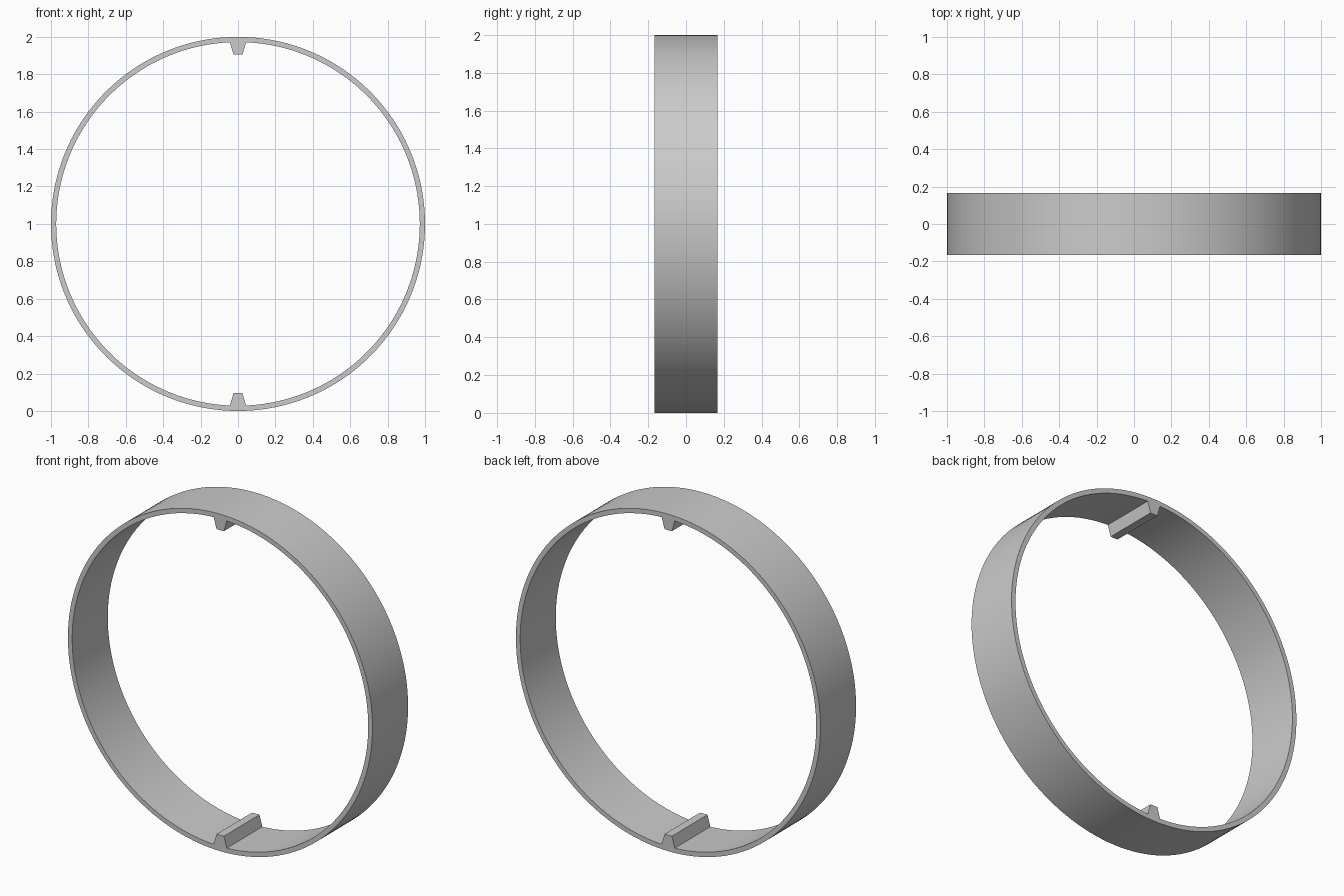
import bpy, bmesh, math

if "Cube" in bpy.data.objects:
    bpy.data.objects.remove(bpy.data.objects["Cube"])

R_OUT, R_IN, HALF_W = 1.0, 0.972, 0.167
TIP = (0.024, 0.905)      # rib tip: half width, distance from ring centre
BASE_HALF = 0.043         # rib half width where it meets the band
ARC_STEPS = 72            # segments per half ring

# Cross-section as (angle from top, inner radius): half a ring, then repeated
a_base = math.asin(BASE_HALF / R_IN)
a_tip = math.atan2(*TIP)
r_tip = math.hypot(*TIP)
half = [(-a_tip, r_tip), (a_tip, r_tip)]
half += [(a_base + (math.pi - 2 * a_base) * i / ARC_STEPS, R_IN)
         for i in range(ARC_STEPS + 1)]
section = half + [(a + math.pi, r) for a, r in half]

# Band with two inward trapezoid ribs, built as one closed solid
bm = bmesh.new()


def ring_vert(a, r, y):
    return bm.verts.new((r * math.sin(a), y, 1 + r * math.cos(a)))


loops = [[ring_vert(a, r if inner else R_OUT, y) for a, r in section]
         for inner, y in ((False, -HALF_W), (False, HALF_W),
                          (True, HALF_W), (True, -HALF_W))]
n = len(section)
for k in range(4):
    p, q = loops[k], loops[(k + 1) % 4]
    for i in range(n):
        j = (i + 1) % n
        bm.faces.new((p[i], p[j], q[j], q[i]))
bmesh.ops.recalc_face_normals(bm, faces=bm.faces)

mesh = bpy.data.meshes.new("ribbed_ring")
bm.to_mesh(mesh)
bm.free()
ring = bpy.data.objects.new("ribbed_ring", mesh)
bpy.context.collection.objects.link(ring)

# Smooth band, crisp rims and ribs
bpy.context.view_layer.objects.active = ring
ring.select_set(True)
bpy.ops.object.shade_smooth_by_angle(angle=math.radians(30))
